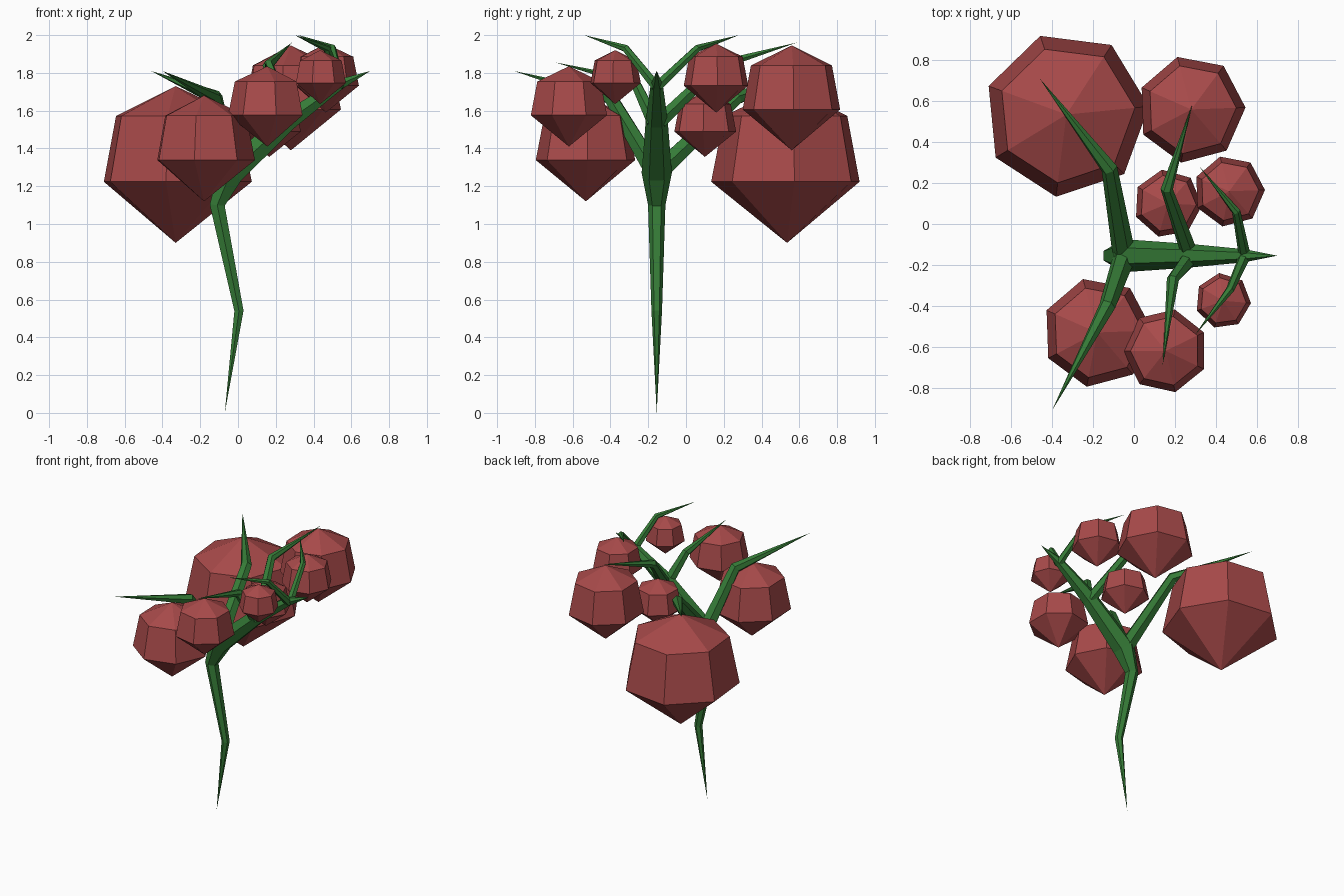
import bpy, bmesh, math
from mathutils import Vector

if "Cube" in bpy.data.objects:
    bpy.data.objects.remove(bpy.data.objects["Cube"])


def material(name, rgb):
    m = bpy.data.materials.new(name)
    m.diffuse_color = (*rgb, 1)
    m.use_nodes = True
    m.node_tree.nodes["Principled BSDF"].inputs["Base Color"].default_value = m.diffuse_color
    return m


GREEN = material("stem green", (0.036, 0.2, 0.038))
RED = material("berry red", (0.39, 0.068, 0.068))


def finish(bm, name, mat):
    bmesh.ops.recalc_face_normals(bm, faces=bm.faces)
    me = bpy.data.meshes.new(name)
    bm.to_mesh(me)
    bm.free()
    me.materials.append(mat)
    ob = bpy.data.objects.new(name, me)
    bpy.context.collection.objects.link(ob)


def bridge(bm, a, b):
    """Join two rings; a ring of one vertex is a point."""
    n = max(len(a), len(b))
    for i in range(n):
        j = (i + 1) % n
        q = [a[i % len(a)], a[j % len(a)], b[j % len(b)], b[i % len(b)]]
        bm.faces.new(list(dict.fromkeys(q)))


def limb(name, path, sides=6):
    """Tapered low-poly limb through (x, y, z, radius); radius 0 is a point."""
    bm = bmesh.new()
    pts = [Vector(p[:3]) for p in path]
    rings = []
    for i, p in enumerate(pts):
        r = path[i][3]
        if r == 0:
            rings.append([bm.verts.new(p)])
            continue
        t = Vector()
        if i > 0:
            t += (p - pts[i - 1]).normalized()
        if i < len(pts) - 1:
            t += (pts[i + 1] - p).normalized()
        t.normalize()
        ref = Vector((0, 1, 0)) if abs(t.y) < 0.3 else Vector((1, 0, 0))
        u = (ref - t * ref.dot(t)).normalized()
        v = t.cross(u)
        rings.append([bm.verts.new(p + r * (u * math.cos(a) + v * math.sin(a)))
                      for a in (math.tau * k / sides for k in range(sides))])
    for a, b in zip(rings, rings[1:]):
        bridge(bm, a, b)
    if len(rings[0]) > 1:
        bm.faces.new(rings[0])
    finish(bm, name, GREEN)


def berry(name, x, y, z0, z1, r, turn):
    """Seven-sided faceted berry, pointed below, blunt above."""
    bm = bmesh.new()
    rings = []
    for f, k in ((0, 0), (0.39, 1), (0.81, 0.83), (1, 0)):
        z = z0 + f * (z1 - z0)
        n = 7 if k else 1
        rings.append([bm.verts.new((x + k * r * math.cos(a), y + k * r * math.sin(a), z))
                      for a in (math.radians(turn) + math.tau * i / 7 for i in range(n))])
    for a, b in zip(rings, rings[1:]):
        bridge(bm, a, b)
    finish(bm, name, RED)


# main stem, bending back and then leaning to +x
Y = -0.155
limb("main_stem", [(-0.07, Y, 0, 0), (0.005, Y, 0.54, 0.028), (-0.11, Y, 1.1, 0.046),
                   (-0.04, Y, 1.27, 0.08), (0.27, Y, 1.55, 0.058),
                   (0.54, Y, 1.74, 0.032), (0.70, Y, 1.81, 0)])

# three pairs of side branches: root, elbow, tip, root radius
BRANCHES = [
    ((-0.05, -0.14, 1.28), (-0.12, 0.27, 1.67), (-0.46, 0.71, 1.81), 0.056),
    ((-0.05, -0.17, 1.28), (-0.13, -0.40, 1.67), (-0.40, -0.91, 1.81), 0.056),
    ((0.27, -0.14, 1.54), (0.16, 0.17, 1.84), (0.285, 0.585, 1.96), 0.042),
    ((0.27, -0.17, 1.54), (0.19, -0.27, 1.75), (0.14, -0.69, 1.855), 0.042),
    ((0.54, -0.15, 1.73), (0.50, 0.06, 1.93), (0.32, 0.28, 2.0), 0.029),
    ((0.54, -0.16, 1.73), (0.47, -0.32, 1.93), (0.30, -0.54, 2.0), 0.029),
]
for i, (root, elbow, tip, r) in enumerate(BRANCHES):
    limb(f"branch_{i + 1}", [(*root, r), (*elbow, r * 0.72), (*tip, 0)])

# hanging berries: x, y, bottom, top, radius, turn
BERRIES = [
    (-0.33, 0.535, 0.90, 1.73, 0.405, 5.6),
    (-0.18, -0.53, 1.12, 1.68, 0.27, 2),
    (0.28, 0.56, 1.39, 1.945, 0.265, 2),
    (0.155, -0.62, 1.41, 1.835, 0.207, 26),
    (0.165, 0.10, 1.355, 1.70, 0.168, -3),
    (0.465, 0.16, 1.59, 1.955, 0.175, 2),
    (0.435, -0.375, 1.635, 1.92, 0.137, -5),
]
for i, b in enumerate(BERRIES):
    berry(f"berry_{i + 1}", *b)
